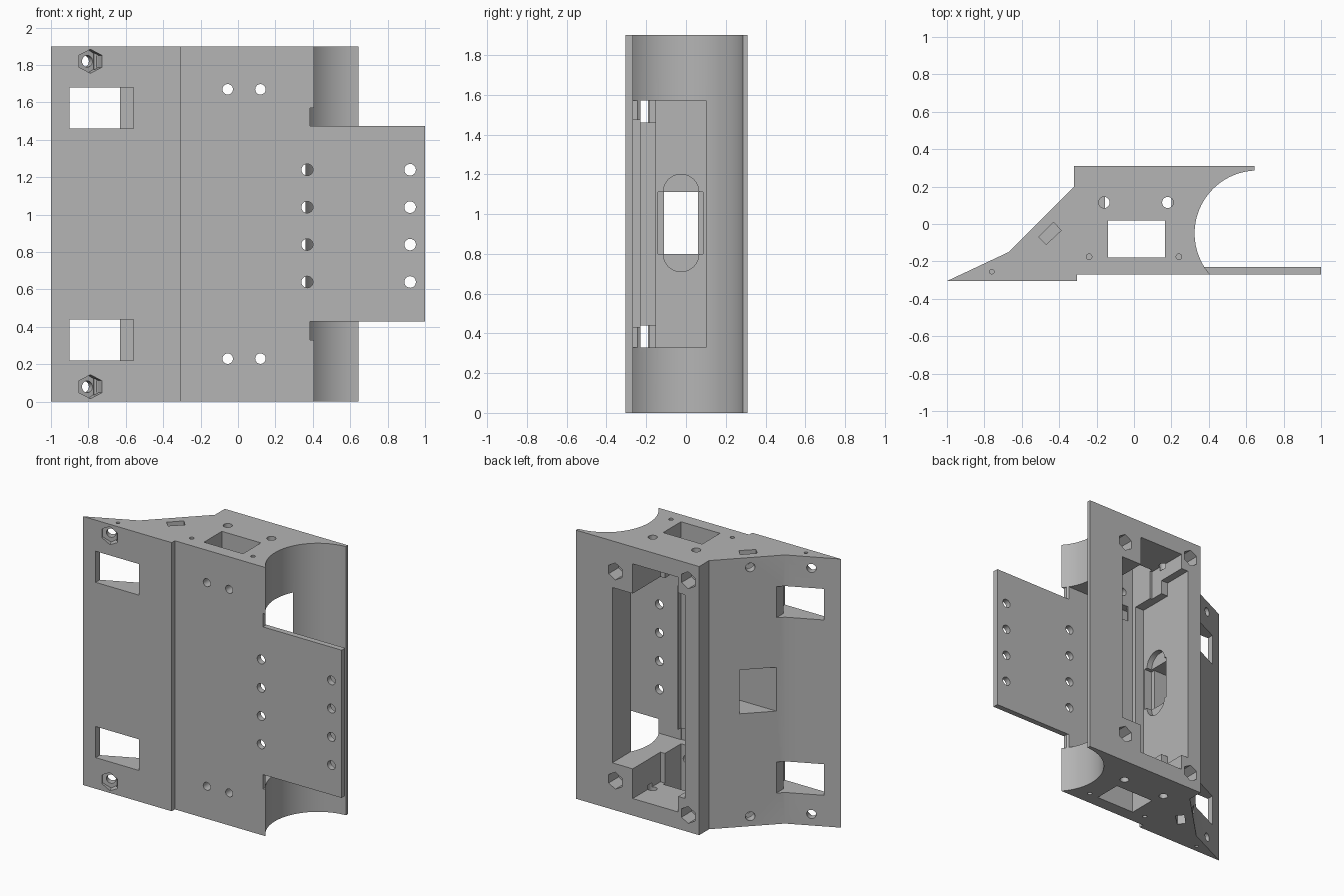
import bpy, bmesh, math
from mathutils import Vector

default = bpy.data.objects.get("Cube")
if default:
    bpy.data.objects.remove(default, do_unlink=True)

HEIGHT = 1.9
MID = HEIGHT / 2

grey = bpy.data.materials.new("plain grey plastic")
grey.use_nodes = True
tone = (0.46, 0.46, 0.46, 1)
grey.diffuse_color = tone
grey.node_tree.nodes["Principled BSDF"].inputs["Base Color"].default_value = tone


def finish(bm, name):
    bmesh.ops.recalc_face_normals(bm, faces=bm.faces)
    mesh = bpy.data.meshes.new(name)
    bm.to_mesh(mesh)
    bm.free()
    mesh.materials.append(grey)
    obj = bpy.data.objects.new(name, mesh)
    bpy.context.collection.objects.link(obj)
    return obj


def prism(name, outline, z0, z1):
    """Extrude an x, y outline upwards."""
    bm = bmesh.new()
    face = bm.faces.new([bm.verts.new((x, y, z0)) for x, y in outline])
    grown = bmesh.ops.extrude_face_region(bm, geom=[face])["geom"]
    verts = [g for g in grown if isinstance(g, bmesh.types.BMVert)]
    bmesh.ops.translate(bm, vec=(0, 0, z1 - z0), verts=verts)
    return finish(bm, name)


def box(name, x0, x1, y0, y1, z0, z1):
    return prism(name, [(x0, y0), (x1, y0), (x1, y1), (x0, y1)], z0, z1)


def rod(name, start, end, radius, sides=24):
    """Round or hexagonal rod between two points."""
    a, b = Vector(start), Vector(end)
    axis = (b - a).normalized()
    up = Vector((1, 0, 0)) if abs(axis.z) > 0.9 else Vector((0, 0, 1))
    side = axis.cross(up).normalized()
    up = side.cross(axis)
    bm = bmesh.new()
    rings = []
    for centre in (a, b):
        ring = []
        for i in range(sides):
            t = 2 * math.pi * i / sides
            ring.append(bm.verts.new(centre + radius * (up * math.cos(t) + side * math.sin(t))))
        rings.append(ring)
        bm.faces.new(ring)
    for i in range(sides):
        j = (i + 1) % sides
        bm.faces.new((rings[0][i], rings[0][j], rings[1][j], rings[1][i]))
    return finish(bm, name)


def combine(target, tool, operation="DIFFERENCE"):
    mod = target.modifiers.new(tool.name, "BOOLEAN")
    mod.operation = operation
    mod.solver = "EXACT"
    mod.object = tool
    bpy.context.view_layer.objects.active = target
    bpy.ops.object.modifier_apply(modifier=mod.name)
    bpy.data.objects.remove(tool, do_unlink=True)


# Main housing with slanted wing
body = prism("housing", [(-1, -.305), (-.305, -.305), (-.305, -.27), (.645, -.27),
                         (.645, .31), (-.32, .31), (-.32, .2), (-.67, -.15)], 0, HEIGHT)


def cut(tool):
    combine(body, tool)


# Concave cylindrical side
cut(rod("side_scoop", (.66, -.05, -.1), (.66, -.05, 2), .336, 96))
cut(box("scoop_clearance", .408, .8, -.4, -.05, -.1, 2))

# Rear pocket, with a raised floor towards the wing
cut(box("pocket", -.21, .36, -.15, .4, .33, 1.57))
cut(box("deep_pocket", .17, .5, -.23, -.14, .33, 1.57))
cut(box("front_notch", .385, .5, -.4, -.14, .33, 1.57))
cut(box("pocket_ends", -.156, .2, 0, .4, .12, 1.78))
cut(box("pocket_edge", -.21, -.1, .1, .4, .23, 1.67))

# Opening from the pocket through the slanted face
cut(box("side_window", -.8, -.1, -.11, .06, .8, 1.11))
cut(box("side_window_recess", -.27, -.1, -.14, .085, .8, 1.11))
for z in (.8, 1.11):
    cut(rod("window_round", (-.25, -.025, z), (-.1, -.025, z), .09))

# Openings in both end walls
cut(box("end_window", -.14, .165, -.18, .02, -.1, 2))
for x, y, r in ((-.16, .115, .03), (.18, .115, .03), (-.24, -.175, .015),
                (.24, -.175, .015), (-.76, -.255, .012)):
    for z in (0, HEIGHT):
        cut(rod("end_hole", (x, y, z - .15), (x, y, z + .15), r, 16))

# Features repeated at the top and bottom
for s in (-1, 1):
    def level(z):
        return MID + s * (z - MID)

    def band(z0, z1):
        return sorted((level(z0), level(z1)))

    # Wing windows and strap tunnel
    z0, z1 = band(1.46, 1.68)
    cut(box("wing_window", -.9, -.63, -.5, .2, z0, z1))
    cut(box("wing_window_front", -.9, -.56, -.5, -.19, z0, z1))
    z0, z1 = band(1.46, 1.57)
    cut(box("strap_tunnel", -.6, .2, -.235, -.19, z0, z1))
    cut(box("strap_exit", -.1, .2, -.235, -.1, z0, z1))

    # Wing bolt and nut seat, square to the shallow slope
    start = Vector((-.775, -.335, level(1.82)))
    axis = Vector((-.41, .91, 0))
    cut(rod("wing_bolt_hole", start, start + axis * .3, .031))
    cut(rod("wing_nut_seat", start - axis * .1, start + axis * .075, .064, 6))

    # Bolt hole in the steep slope with a nut slot from the end
    z = level(1.83)
    cut(rod("slope_bolt_hole", (-.6, .1, z), (-.41, -.09, z), .031))
    z0, z1 = band(1.77, 2)
    cut(prism("nut_slot", [(-.51, -.07), (-.43, .01), (-.39, -.035), (-.47, -.11)], z0, z1))

    # Rear hexagonal seats and through holes
    for x, z in ((.336, 1.69), (-.234, 1.78)):
        cut(rod("rear_nut_seat", (x, .2, level(z)), (x, .4, level(z)), .06, 6))
    for x in (-.055, .12):
        cut(rod("through_hole", (x, -.4, level(1.67)), (x, .4, level(1.67)), .028))

# Mounting plate with two rows of holes
combine(body, box("plate", .36, 1, -.27, -.23, .43, 1.475), "UNION")
for z in (.64, .84, 1.04, 1.24):
    for x in (.37, .92):
        cut(rod("plate_hole", (x, -.4, z), (x, -.18, z), .031))

bpy.ops.object.select_all(action="DESELECT")
body.select_set(True)
bpy.context.view_layer.objects.active = body
bpy.ops.object.shade_smooth_by_angle(angle=math.radians(25))
